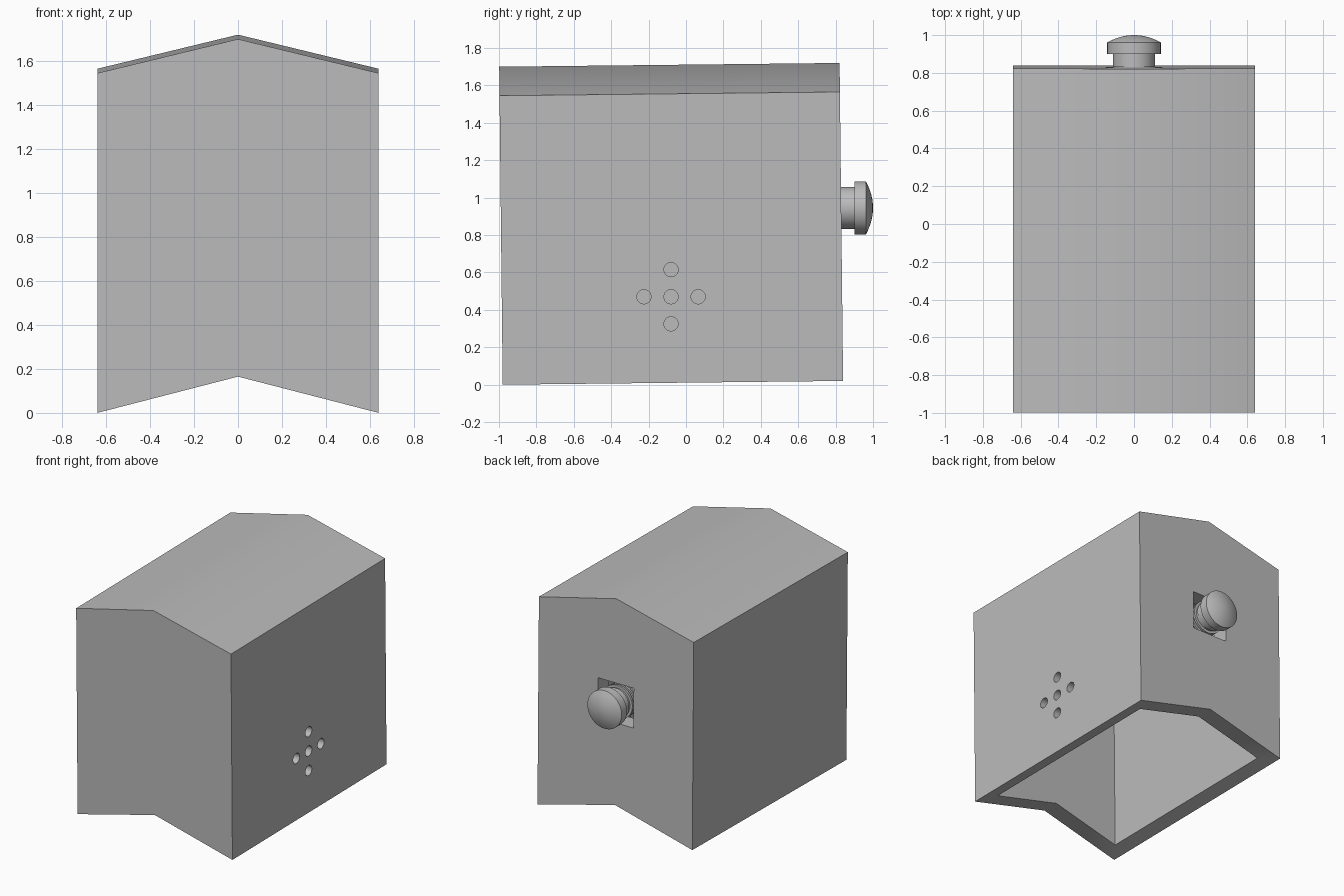
import bpy, math
from mathutils import Matrix, Vector

if "Cube" in bpy.data.objects:
    bpy.data.objects.remove(bpy.data.objects["Cube"])

grey = bpy.data.materials.new("plain_grey")
grey.use_nodes = True
grey.diffuse_color = (0.5, 0.5, 0.5, 1)
grey.node_tree.nodes["Principled BSDF"].inputs["Base Color"].default_value = (0.5, 0.5, 0.5, 1)

LEAN = Matrix.Translation((0, -0.98, 0)) @ Matrix.Rotation(0.011, 4, "X")


def make(name, verts, faces, matrix=Matrix()):
    mesh = bpy.data.meshes.new(name)
    mesh.from_pydata([matrix @ Vector(v) for v in verts], [], faces)
    mesh.materials.append(grey)
    obj = bpy.data.objects.new(name, mesh)
    bpy.context.collection.objects.link(obj)
    return obj


def prism(name, outline, y0, y1, matrix):
    """Extrude an x-z outline (anticlockwise from the front) along y."""
    n = len(outline)
    verts = [(x, y, z) for y in (y0, y1) for x, z in outline]
    faces = [tuple(range(n)), tuple(reversed(range(n, 2 * n)))]
    faces += [(i, i + n, (i + 1) % n + n, (i + 1) % n) for i in range(n)]
    return make(name, verts, faces, matrix)


def lathe(name, profile, centre_z, sides=48):
    """Spin (y, radius) points about a y axis, closing both ends."""
    verts = [(r * math.cos(a), y, centre_z + r * math.sin(a))
             for y, r in profile
             for a in (math.tau * i / sides for i in range(sides))]
    rings = len(profile)
    faces = [tuple(range(sides)), tuple(reversed(range((rings - 1) * sides, rings * sides)))]
    for k in range(rings - 1):
        for i in range(sides):
            j = (i + 1) % sides
            faces.append((k * sides + i, (k + 1) * sides + i, (k + 1) * sides + j, k * sides + j))
    return make(name, verts, faces)


def cut(target, cutter):
    cutter.hide_render = True
    mod = target.modifiers.new("cut", "BOOLEAN")
    mod.operation, mod.solver, mod.object = "DIFFERENCE", "EXACT", cutter
    bpy.context.view_layer.objects.active = target
    bpy.ops.object.modifier_apply(modifier=mod.name)
    bpy.data.objects.remove(cutter)


def smooth(obj):
    bpy.ops.object.select_all(action="DESELECT")
    obj.select_set(True)
    bpy.context.view_layer.objects.active = obj
    bpy.ops.object.shade_smooth_by_angle(angle=math.radians(30))


# Hollow gabled housing, open underneath
housing = prism("housing", [(-0.64, 0), (0, 0.165), (0.64, 0), (0.64, 1.545), (0, 1.7), (-0.64, 1.545)],
                0, 1.82, LEAN)
cut(housing, prism("cavity", [(-0.54, -0.2), (0.54, -0.2), (0.54, 1.43), (0, 1.56), (-0.54, 1.43)],
                   0.13, 1.69, LEAN))

# Square opening in the back wall
s, knob_z = 0.148, 0.945
cut(housing, prism("back_opening", [(-s, knob_z - s), (s, knob_z - s), (s, knob_z + s), (-s, knob_z + s)],
                   0.55, 0.95, Matrix()))

# Five small holes in a cross on the left wall
for dy, dz in [(0, 0), (0.145, 0), (-0.145, 0), (0, 0.145), (0, -0.145)]:
    turn = Matrix.Translation((0.6, -0.08 + dy, 0.47 + dz)) @ Matrix.Rotation(math.pi / 2, 4, "Z")
    ring = [(0.038 * math.cos(a), 0.038 * math.sin(a)) for a in (math.tau * i / 32 for i in range(32))]
    cut(housing, prism("side_hole", ring, -0.15, 0.15, turn))
smooth(housing)

# Ribbed shaft passing through the opening
ribs = []
for i in range(4):
    y = 0.70 + 0.032 * i
    ribs += [(y, 0.105), (y, 0.125), (y + 0.016, 0.125), (y + 0.016, 0.105)]
smooth(lathe("knob_shaft", [(0.67, 0.105)] + ribs + [(0.83, 0.105), (0.83, 0.112), (0.905, 0.112)], knob_z))

# Domed knob head
dome = [(0.962 + 0.038 * (1 - (r / 0.142) ** 2), r) for r in (0.142, 0.12, 0.095, 0.07, 0.045, 0.02, 0.004)]
smooth(lathe("knob_head", [(0.9, 0.142)] + dome, knob_z))
